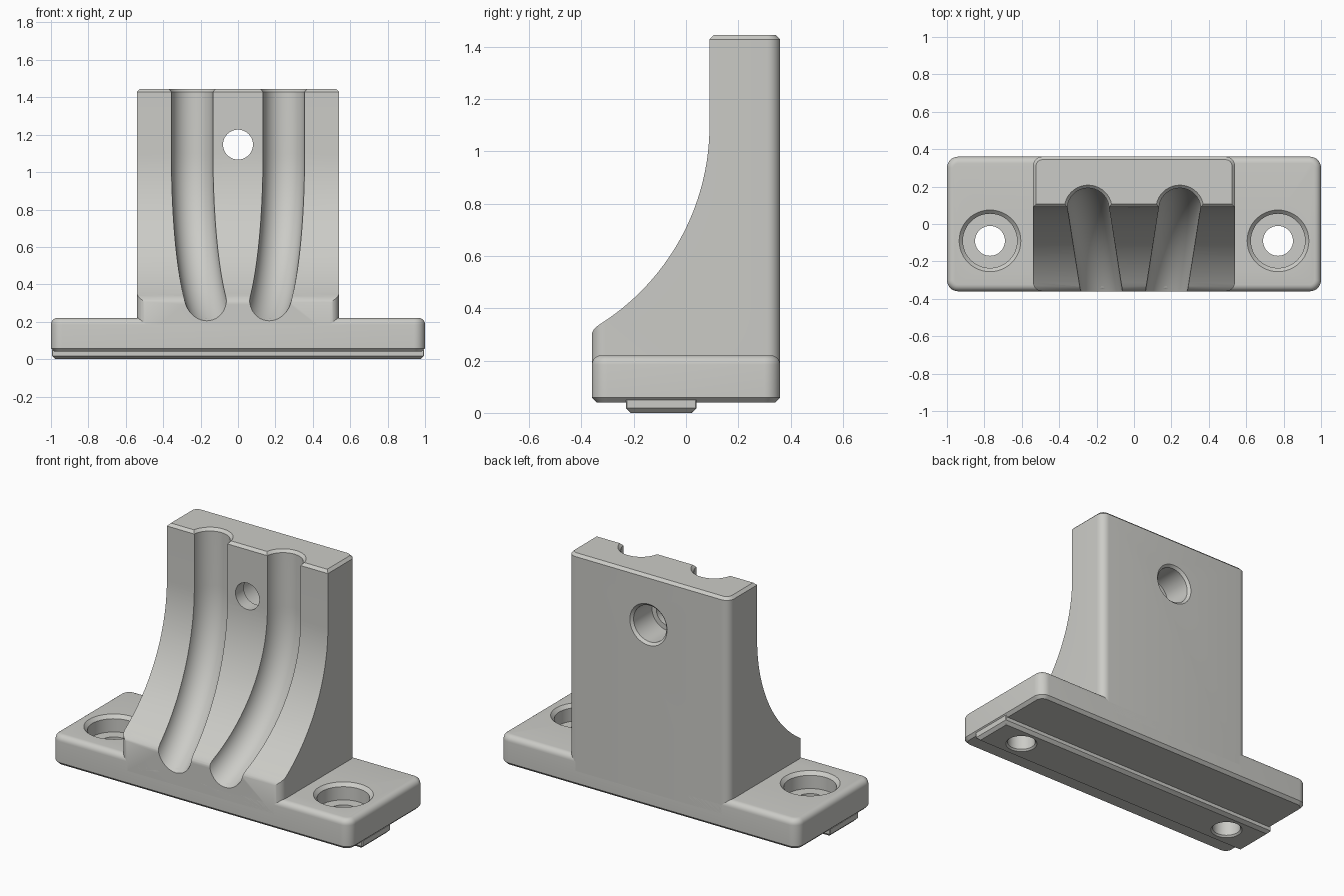
import bpy, bmesh, math
from mathutils import Vector

if "Cube" in bpy.data.objects:
    bpy.data.objects.remove(bpy.data.objects["Cube"])

grey = bpy.data.materials.new("warm_grey")
grey.diffuse_color = (0.60, 0.60, 0.57, 1)
grey.use_nodes = True
grey.node_tree.nodes["Principled BSDF"].inputs["Base Color"].default_value = grey.diffuse_color


def skin(name, rings):
    """Closed solid through a list of equally sized rings of points."""
    bm = bmesh.new()
    vs = [[bm.verts.new(p) for p in ring] for ring in rings]
    n = len(vs[0])
    for a, b in zip(vs, vs[1:]):
        for i in range(n):
            j = (i + 1) % n
            bm.faces.new((a[i], a[j], b[j], b[i]))
    bm.faces.new(vs[0][::-1])
    bm.faces.new(vs[-1])
    bmesh.ops.recalc_face_normals(bm, faces=bm.faces)
    me = bpy.data.meshes.new(name)
    bm.to_mesh(me)
    bm.free()
    me.materials.append(grey)
    ob = bpy.data.objects.new(name, me)
    bpy.context.collection.objects.link(ob)
    return ob


def rounded_block(name, hx, hy, radius, levels, cy=0, seg=8):
    """Rounded rectangle lofted through (inset, z) levels."""
    rings = []
    for inset, z in levels:
        r = max(radius - inset, 0.004)
        ring = []
        for k, (sx, sy) in enumerate(((1, 1), (-1, 1), (-1, -1), (1, -1))):
            for i in range(seg + 1):
                a = math.pi / 2 * (k + i / seg)
                ring.append((sx * (hx - inset - r) + r * math.cos(a),
                             cy + sy * (hy - inset - r) + r * math.sin(a), z))
        rings.append(ring)
    return skin(name, rings)


def turned(name, levels, place, n=48):
    """Stepped round cutter from (radius, depth) levels."""
    return skin(name, [[place(r * math.cos(2 * math.pi * i / n),
                              r * math.sin(2 * math.pi * i / n), d)
                        for i in range(n)] for r, d in levels])


def cut(ob, cutters):
    for c in cutters:
        m = ob.modifiers.new("cut", 'BOOLEAN')
        m.operation, m.solver, m.object = 'DIFFERENCE', 'EXACT', c
        bpy.context.view_layer.objects.active = ob
        bpy.ops.object.modifier_apply(modifier=m.name)


def smooth(ob):
    bpy.ops.object.select_all(action='DESELECT')
    ob.select_set(True)
    bpy.context.view_layer.objects.active = ob
    bpy.ops.object.shade_smooth_by_angle(angle=math.radians(30))


# Base plate: chamfered underside, filleted top edge
F = 0.035
fillet = [(F * (1 - math.cos(a)), 0.22 - F + F * math.sin(a))
          for a in [math.pi / 2 * i / 6 for i in range(7)]]
base = rounded_block("base_plate", 1.0, 0.36, 0.06,
                     [(0.018, 0.04), (0, 0.058)] + fillet)

# Locating key under the base
key = rounded_block("locating_key", 0.995, 0.135, 0.004,
                    [(0.018, 0), (0, 0.018), (0, 0.05)], cy=-0.095, seg=1)

# Upright block: rounded vertical corners, chamfered top
upright = rounded_block("upright", 0.54, 0.36, 0.05,
                        [(0, 0.13), (0, 1.429), (0.016, 1.445)])

# Counterbored mounting holes
bolt_levels = [(0.10, -0.01), (0.08, 0.01), (0.08, 0.12), (0.145, 0.12),
               (0.145, 0.20), (0.185, 0.24)]
bolts = [turned("bolt_cutter", bolt_levels,
                lambda u, v, d, s=s: (s * 0.77 + u, -0.09 + v, d))
         for s in (-1, 1)]

# Concave front sweep, with a chamfer at the top
CY, CZ, R = -0.81, 1.1, 0.9
arc = []
for i in range(33):
    a = math.acos((-0.335 - CY) / R) * (1 - i / 32)
    arc.append((CY + R * math.cos(a), CZ - R * math.sin(a)))
profile = ([(-0.6, 0.2), (-0.372, 0.285), (-0.36, 0.305), (-0.352, 0.32)] + arc
           + [(0.09, 1.429), (0.16, 1.499), (0.16, 1.6), (-0.6, 1.6)])
front = skin("front_cutter", [[(x, y, z) for y, z in profile]
                              for x in (-0.8, 0.8)])


# Converging round grooves that follow the sweep
def groove(side, n=40):
    gr = R - 0.01
    path = [(CY + gr, 1.5, 0.183), (CY + gr, 1.445, 0.128),
            (CY + gr, 1.429, 0.112)]
    end = math.acos((-0.52 - CY) / gr)
    for i in range(37):
        a = end * i / 36
        path.append((CY + gr * math.cos(a), CZ - gr * math.sin(a), 0.112))
    pts = [Vector((side * (-0.245 + 0.16 * (0.08 - y)), y, z))
           for y, z, r in path]
    rings = []
    for i, p in enumerate(pts):
        t = (pts[min(i + 1, len(pts) - 1)] - pts[max(i - 1, 0)]).normalized()
        u = Vector((1, 0, 0))
        u = (u - t * u.dot(t)).normalized()
        v = t.cross(u)
        r = path[i][2]
        rings.append([p + r * (u * math.cos(2 * math.pi * k / n)
                               + v * math.sin(2 * math.pi * k / n))
                      for k in range(n)])
    return skin("groove_cutter", rings)


grooves = [groove(1), groove(-1)]

# Cross hole, counterbored from the back
cross = turned("cross_hole_cutter",
               [(0.08, -0.2), (0.08, 0.17), (0.11, 0.17), (0.11, 0.345),
                (0.14, 0.375)],
               lambda u, v, d: (u, d, 1.147 + v))

cut(base, bolts)
cut(key, bolts)
cut(upright, [front] + grooves + [cross])
for c in bolts + [front, cross] + grooves:
    bpy.data.objects.remove(c, do_unlink=True)
for ob in (base, key, upright):
    smooth(ob)
